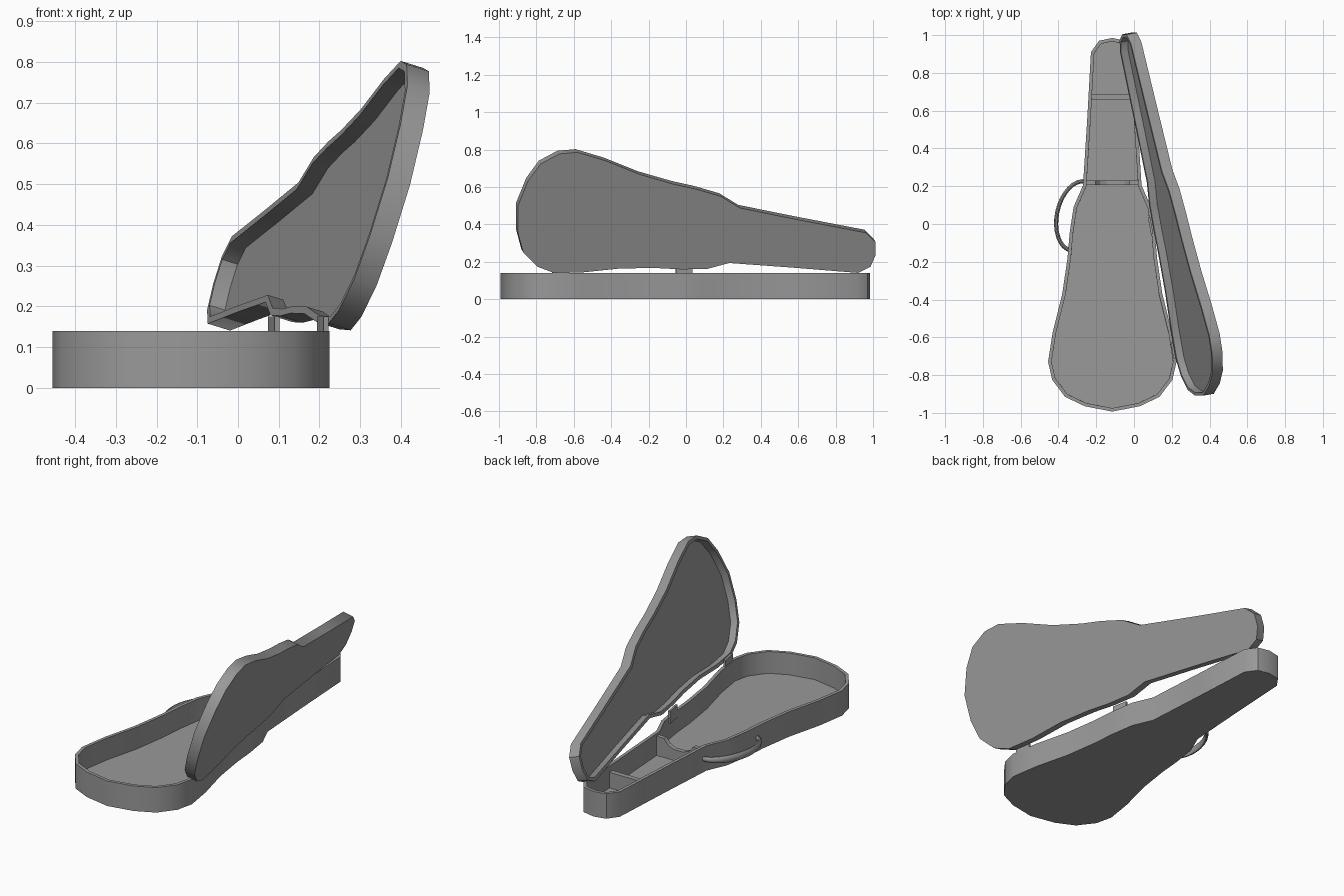
import bpy
import bmesh
from math import sin, cos, pi, radians
from mathutils import Matrix, Vector

cube = bpy.data.objects.get("Cube")
if cube:
    bpy.data.objects.remove(cube, do_unlink=True)

grey = bpy.data.materials.new("plain_grey")
grey.use_nodes = True
tone = (0.32, 0.32, 0.32, 1)
grey.diffuse_color = tone
grey.node_tree.nodes["Principled BSDF"].inputs["Base Color"].default_value = tone

MID_X = -0.115
WALL = 0.018
# Right half of the case outline, tail to tip: (half width, y)
HALF = [(0, -.993), (.145, -.965), (.25, -.915), (.318, -.825), (.34, -.73),
        (.315, -.57), (.265, -.37), (.237, -.18), (.226, -.05), (.205, .09),
        (.155, .205), (.133, .55), (.113, .91), (.07, .97), (0, .985)]
OUTLINE = [(MID_X + w, y) for w, y in HALF]
OUTLINE += [(MID_X - w, y) for w, y in HALF[-2:0:-1]]


def finish(name, bm, smooth=True):
    bmesh.ops.recalc_face_normals(bm, faces=bm.faces)
    mesh = bpy.data.meshes.new(name)
    bm.to_mesh(mesh)
    bm.free()
    ob = bpy.data.objects.new(name, mesh)
    bpy.context.collection.objects.link(ob)
    mesh.materials.append(grey)
    if smooth:
        bpy.ops.object.select_all(action='DESELECT')
        ob.select_set(True)
        bpy.context.view_layer.objects.active = ob
        bpy.ops.object.shade_smooth_by_angle(angle=radians(35))
    return ob


def prism(points, offset):
    """Closed polygon swept along an offset; returns the mesh and end face."""
    bm = bmesh.new()
    face = bm.faces.new([bm.verts.new(p) for p in points])
    ext = bmesh.ops.extrude_face_region(bm, geom=[face], use_keep_orig=True)["geom"]
    moved = [v for v in ext if isinstance(v, bmesh.types.BMVert)]
    bmesh.ops.translate(bm, verts=moved, vec=offset)
    end = [f for f in ext if isinstance(f, bmesh.types.BMFace)][0]
    bmesh.ops.recalc_face_normals(bm, faces=bm.faces)
    return bm, end


def tray(name, floor_z, rim_z):
    """Hollow shell on the case outline, open at the rim."""
    bm, rim = prism([(x, y, floor_z) for x, y in OUTLINE], (0, 0, rim_z - floor_z))
    bmesh.ops.inset_region(bm, faces=[rim], thickness=WALL, use_even_offset=True)
    depth = abs(rim_z - floor_z) - WALL
    bmesh.ops.inset_individual(bm, faces=[rim], thickness=0.0003, depth=-depth)
    return finish(name, bm)


# Case body and opened lid
tray("case_base", 0, 0.14)
lid = tray("case_lid", 0.058, 0)
hinge_start = Vector((0.222, -0.718, 0.158))
swing = radians(10.3)
lid.matrix_world = (Matrix.Translation(hinge_start)
                    @ Matrix.Rotation(swing, 4, 'Z')
                    @ Matrix.Rotation(radians(107), 4, 'Y')
                    @ Matrix.Rotation(radians(-7.9), 4, 'Z')
                    @ Matrix.Translation((-0.225, 0.73, 0)))

# Neck rest with a dipped saddle
saddle = [(-.145, .01), (.145, .01), (.145, .125), (.09, .125), (.065, .095),
          (.03, .08), (-.03, .08), (-.065, .095), (-.09, .125), (-.145, .125)]
bm, _ = prism([(MID_X + x, 0.207, z) for x, z in saddle], (0, 0.024, 0))
finish("neck_rest", bm, False)

# Straight divider of the small compartment
panel = [(-.118, .01), (.118, .01), (.118, .105), (-.118, .105)]
bm, _ = prism([(MID_X + x, 0.66, z) for x, z in panel], (0, 0.028, 0))
finish("compartment_divider", bm, False)

# Hinges along the lid's lower edge
for name, pos in (("middle_hinge", (.088, -.01, .14)), ("front_hinge", (.208, -.67, .14))):
    bm = bmesh.new()
    bmesh.ops.create_cube(bm, size=1, matrix=Matrix.Translation(pos)
                          @ Matrix.Rotation(swing, 4, 'Z')
                          @ Matrix.Diagonal((.012, .09, .07, 1)))
    finish(name, bm, False)

# Carrying handle: a bowed grip, thicker in the middle
bm = bmesh.new()
start, end = Vector((-.255, .225, .075)), Vector((-.335, -.14, .075))
middle, along = (start + end) / 2, (start - end) / 2
outward = Vector((along.y, -along.x, 0)).normalized() * -0.113
rings = []
STEPS, SIDES = 16, 10
for i in range(STEPS + 1):
    t = pi * i / STEPS
    centre = middle + along * cos(t) + outward * sin(t)
    radial = (along.normalized() * cos(t) + outward.normalized() * sin(t))
    tall = 0.012 + 0.01 * sin(t)
    rings.append([bm.verts.new(centre + radial * 0.011 * cos(a) + Vector((0, 0, tall * sin(a))))
                  for a in (2 * pi * k / SIDES for k in range(SIDES))])
for a, b in zip(rings, rings[1:]):
    for k in range(SIDES):
        n = (k + 1) % SIDES
        bm.faces.new((a[k], a[n], b[n], b[k]))
bm.faces.new(rings[0])
bm.faces.new(rings[-1])
finish("carry_handle", bm)
